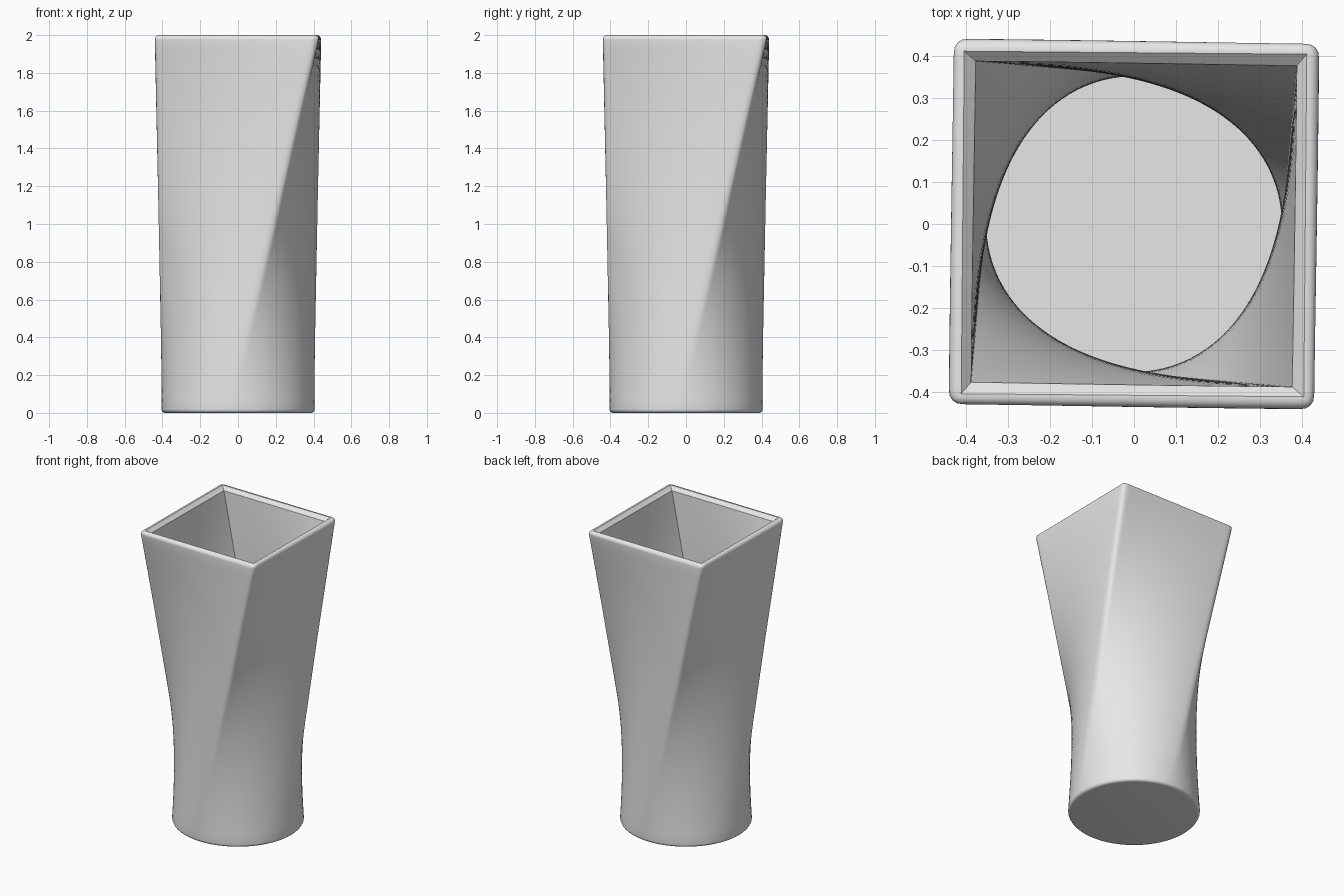
import bpy
import bmesh
from math import sin, cos, pi, radians
from mathutils import Vector, Matrix

HEIGHT = 2.0
BASE_RADIUS = 0.405     # round foot
HALF_SIDE = 0.4375      # square mouth
CORNER = 0.03           # rounding of the outer corners
TWIST = radians(-52)    # foot turned against the mouth
TURN = radians(-0.5)    # slight turn of the mouth
PER_SIDE = 48
ROWS = 32

cube = bpy.data.objects.get("Cube")
if cube:
    bpy.data.objects.remove(cube, do_unlink=True)


def square_point(side, s, inset):
    """Point on the rounded square mouth; s runs -1..1 along one side."""
    half = HALF_SIDE - inset
    radius = max(CORNER - inset, 0)
    p = Vector((half, s * half))
    core = half - radius
    c = Vector((min(p.x, core), max(-core, min(p.y, core))))
    d = p - c
    if radius > 0 and d.length > 0:
        p = c + d.normalized() * radius
    return Matrix.Rotation(side * pi / 2 + TURN, 2) @ p


def section(inset, z):
    """Straight-line blend from the round foot to the square mouth."""
    t = z / HEIGHT
    points = []
    for side in range(4):
        for i in range(PER_SIDE):
            s = -1 + 2 * i / PER_SIDE
            a = side * pi / 2 + s * pi / 4 + TWIST
            foot = Vector((cos(a), sin(a))) * (BASE_RADIUS - inset)
            p = foot.lerp(square_point(side, s, inset), t)
            points.append((p.x, p.y, z))
    return points


# Wall profile as (inset, height): foot edge, outside, rim, inside, floor
def arc(radius, z, up):
    steps = [k / 5 * pi / 2 for k in range(6)]
    if up:
        return [(radius * (1 - cos(a)), z + radius * sin(a)) for a in steps]
    return [(radius * (1 - sin(a)), z - radius * cos(a)) for a in steps]


FOOT, RIM, WALL, FLOOR = 0.02, 0.025, 0.053, 0.05
inner_top = HEIGHT - 0.022
profile = arc(FOOT, FOOT, False)
low, high = FOOT, HEIGHT - RIM
profile += [(0, low + (high - low) * k / ROWS) for k in range(1, ROWS)]
profile += arc(RIM, high, True)
profile += [(0.03, HEIGHT)]
profile += [(WALL, inner_top + (FLOOR - inner_top) * k / ROWS) for k in range(ROWS + 1)]

# Twisted cup
bm = bmesh.new()
rings = [[bm.verts.new(p) for p in section(*row)] for row in profile]
count = 4 * PER_SIDE
for lower, upper in zip(rings, rings[1:]):
    for i in range(count):
        j = (i + 1) % count
        bm.faces.new((lower[i], lower[j], upper[j], upper[i]))
bm.faces.new(rings[0][::-1])
bm.faces.new(rings[-1])
bmesh.ops.recalc_face_normals(bm, faces=bm.faces[:])

mesh = bpy.data.meshes.new("twisted_cup")
bm.to_mesh(mesh)
bm.free()
cup = bpy.data.objects.new("twisted_cup", mesh)
bpy.context.collection.objects.link(cup)

# Plain grey
grey = bpy.data.materials.new("plain_grey")
grey.use_nodes = True
colour = (0.8, 0.8, 0.8, 1)
grey.diffuse_color = colour
for node in grey.node_tree.nodes:
    if node.type == 'BSDF_PRINCIPLED':
        node.inputs["Base Color"].default_value = colour
mesh.materials.append(grey)

bpy.ops.object.select_all(action='DESELECT')
cup.select_set(True)
bpy.context.view_layer.objects.active = cup
bpy.ops.object.shade_smooth_by_angle(angle=radians(30))
